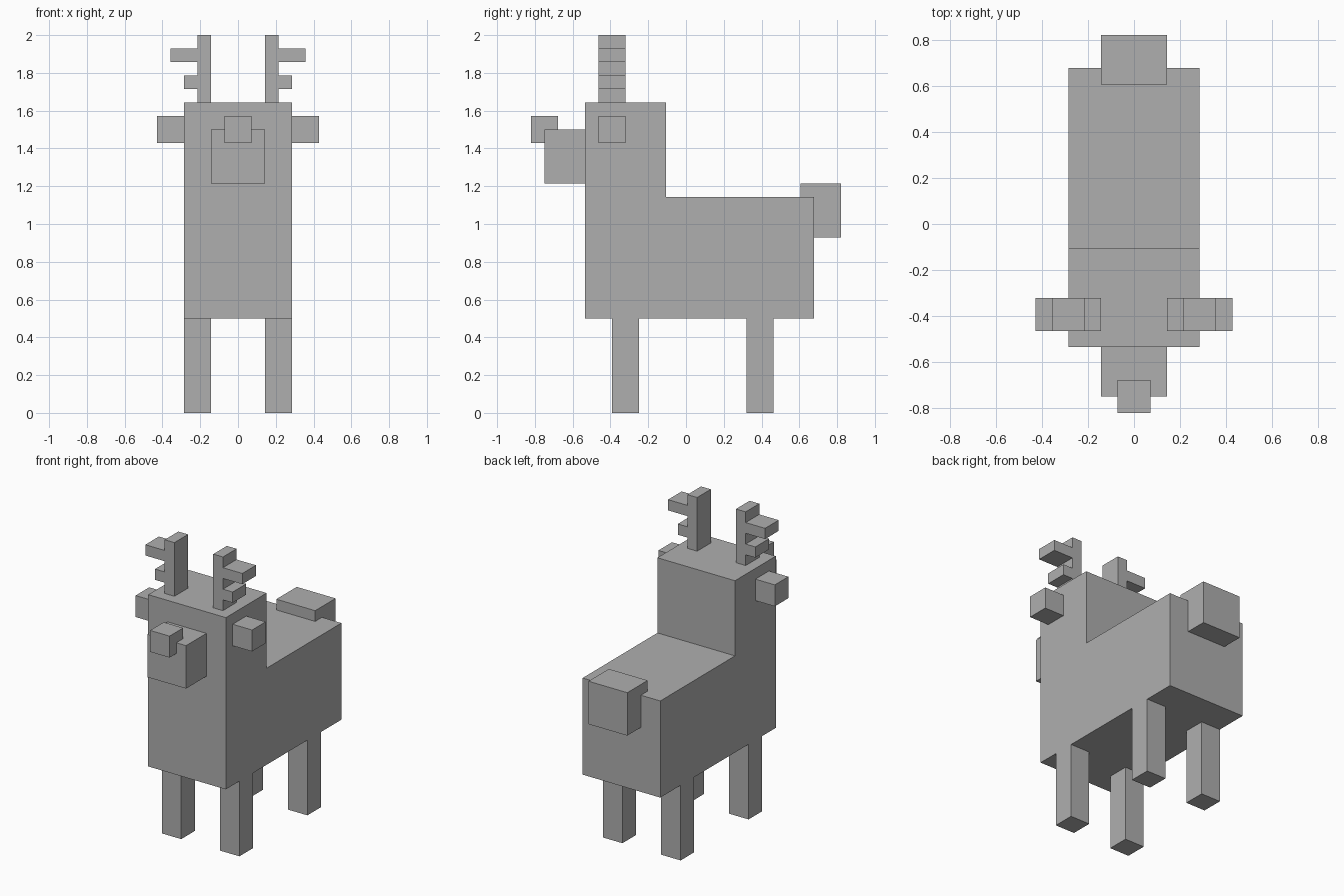
import bpy
import bmesh
from mathutils import Vector

UNIT = 1 / 14  # the whole model sits on a block grid

old = bpy.data.objects.get("Cube")
if old:
    bpy.data.objects.remove(old, do_unlink=True)

grey = bpy.data.materials.new("plain grey")
grey.use_nodes = True
colour = (0.43, 0.43, 0.43, 1)
grey.diffuse_color = colour
grey.node_tree.nodes["Principled BSDF"].inputs["Base Color"].default_value = colour


def prism(name, outline, start, depth, mirrored=False):
    """Extrude a flat outline of grid points along depth; optionally mirror it in x."""
    bm = bmesh.new()
    face = bm.faces.new([bm.verts.new(Vector(p) + Vector(start)) for p in outline])
    grown = bmesh.ops.extrude_face_region(bm, geom=[face], use_keep_orig=True)
    moved = [v for v in grown["geom"] if isinstance(v, bmesh.types.BMVert)]
    bmesh.ops.translate(bm, verts=moved, vec=depth)
    bmesh.ops.scale(bm, verts=bm.verts, vec=(UNIT, UNIT, UNIT))
    bmesh.ops.recalc_face_normals(bm, faces=bm.faces)
    mesh = bpy.data.meshes.new(name)
    bm.to_mesh(mesh)
    bm.free()
    mesh.materials.append(grey)
    obj = bpy.data.objects.new(name, mesh)
    bpy.context.collection.objects.link(obj)
    if mirrored:
        mod = obj.modifiers.new("Mirror", 'MIRROR')
        mod.use_mirror_merge = False
    return obj


def block(name, x, y, z, mirrored=False):
    """Box between the (low, high) grid limits on each axis."""
    w, h = x[1] - x[0], z[1] - z[0]
    outline = [(0, 0, 0), (w, 0, 0), (w, 0, h), (0, 0, h)]
    return prism(name, outline, (x[0], y[0], z[0]), (0, y[1] - y[0], 0), mirrored)


# Body, neck and head share one stepped side profile
side = [(-7.5, 7), (9.5, 7), (9.5, 16), (-1.5, 16), (-1.5, 23), (-7.5, 23)]
prism("body_and_head", [(0, y, z) for y, z in side], (-4, 0, 0), (8, 0, 0))

# Face and tail
block("muzzle", (-2, 2), (-10.5, -7.5), (17, 21))
block("nose", (-1, 1), (-11.5, -9.5), (20, 22))
block("tail", (-2, 2), (8.5, 11.5), (13, 17))

# Mirrored pairs
block("front_legs", (2, 4), (-5.5, -3.5), (0, 7), True)
block("back_legs", (2, 4), (4.5, 6.5), (0, 7), True)
block("ears", (4, 6), (-6.5, -4.5), (20, 22), True)

# Antlers: upright stem with a short lower prong and a long upper prong
antler = [(2, 23), (3, 23), (3, 24), (4, 24), (4, 25), (3, 25),
          (3, 26), (5, 26), (5, 27), (3, 27), (3, 28), (2, 28)]
prism("antlers", [(x, 0, z) for x, z in antler], (0, -6.5, 0), (0, 2, 0), True)
